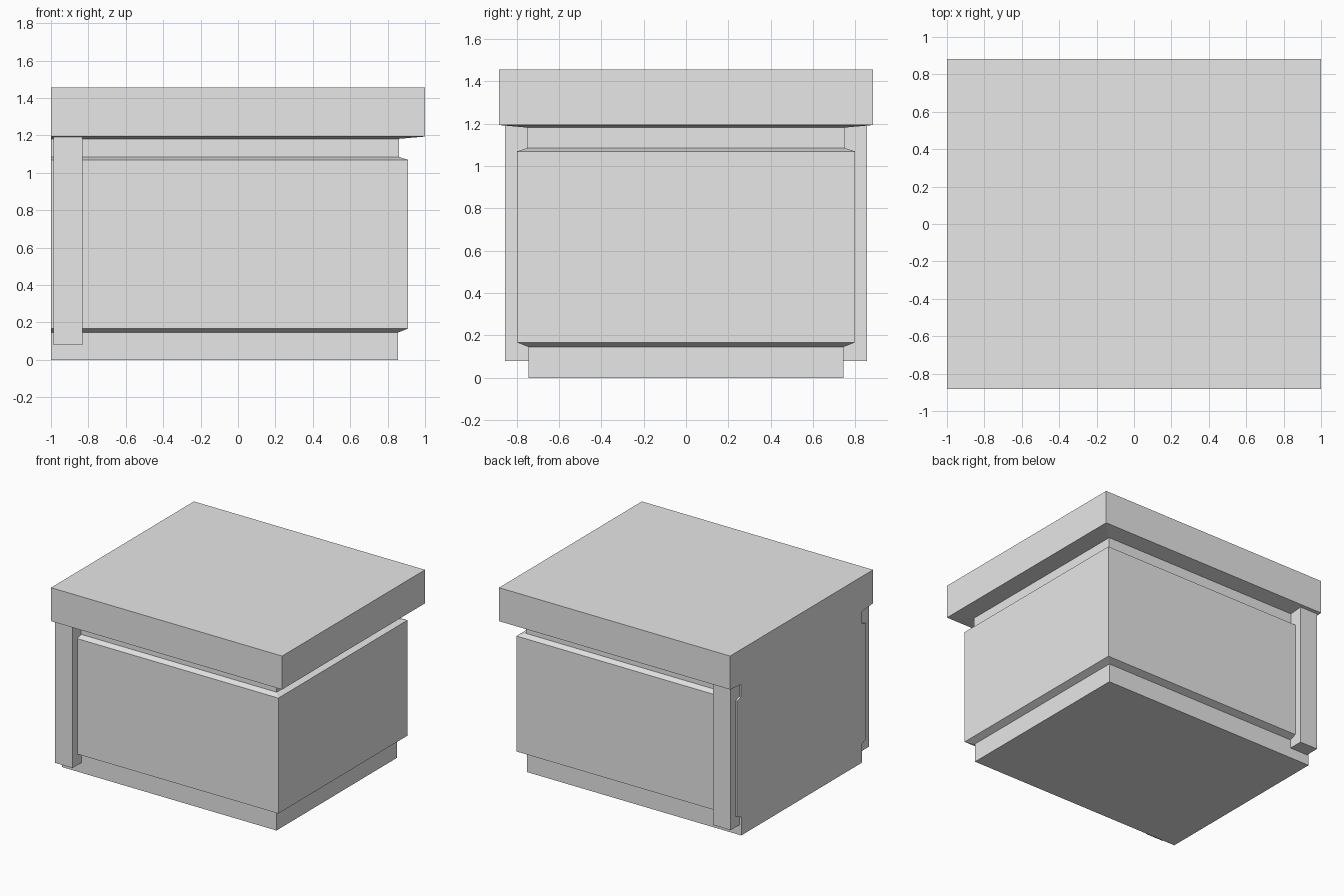
import bpy
import bmesh

cube = bpy.data.objects.get("Cube")
if cube:
    bpy.data.objects.remove(cube, do_unlink=True)

# One plain grey for the whole piece
grey = bpy.data.materials.new("light grey")
grey.use_nodes = True
grey.diffuse_color = (0.8, 0.8, 0.8, 1)
grey.node_tree.nodes["Principled BSDF"].inputs["Base Color"].default_value = (0.8, 0.8, 0.8, 1)

BACK = -1.0  # flat wall side shared by every tier


def stack(name, x_min, tiers):
    """Stack rectangular tiers (z, x_max, y_min, y_max) into a closed solid."""
    bm = bmesh.new()
    rings = []
    for z, x_max, y0, y1 in tiers:
        corners = [(x_min, y0), (x_max, y0), (x_max, y1), (x_min, y1)]
        rings.append([bm.verts.new((x, y, z)) for x, y in corners])
    for low, high in zip(rings, rings[1:]):
        for i in range(4):
            j = (i + 1) % 4
            bm.faces.new((low[i], low[j], high[j], high[i]))
    bm.faces.new(rings[0][::-1])
    bm.faces.new(rings[-1])
    bmesh.ops.recalc_face_normals(bm, faces=bm.faces)
    mesh = bpy.data.meshes.new(name)
    bm.to_mesh(mesh)
    bm.free()
    mesh.materials.append(grey)
    obj = bpy.data.objects.new(name, mesh)
    bpy.context.collection.objects.link(obj)
    return obj


# Cabinet: plinth, wide body, recessed neck and overhanging top
profile = [
    (0.0, 0.855, 0.745), (0.146, 0.855, 0.745),
    (0.167, 0.908, 0.798), (1.07, 0.908, 0.798),
    (1.085, 0.86, 0.75), (1.182, 0.86, 0.75),
    (1.194, 1.0, 0.883), (1.456, 1.0, 0.883),
]
stack("cabinet", BACK, [(z, x, -y, y) for z, x, y in profile])

# Upright posts beside the flat end, just behind its plane
for name, side in (("front_post", -1), ("back_post", 1)):
    y0, y1 = sorted((side * 0.72, side * 0.856))
    stack(name, -0.986, [(z, -0.832, y0, y1) for z in (0.08, 1.21)])
